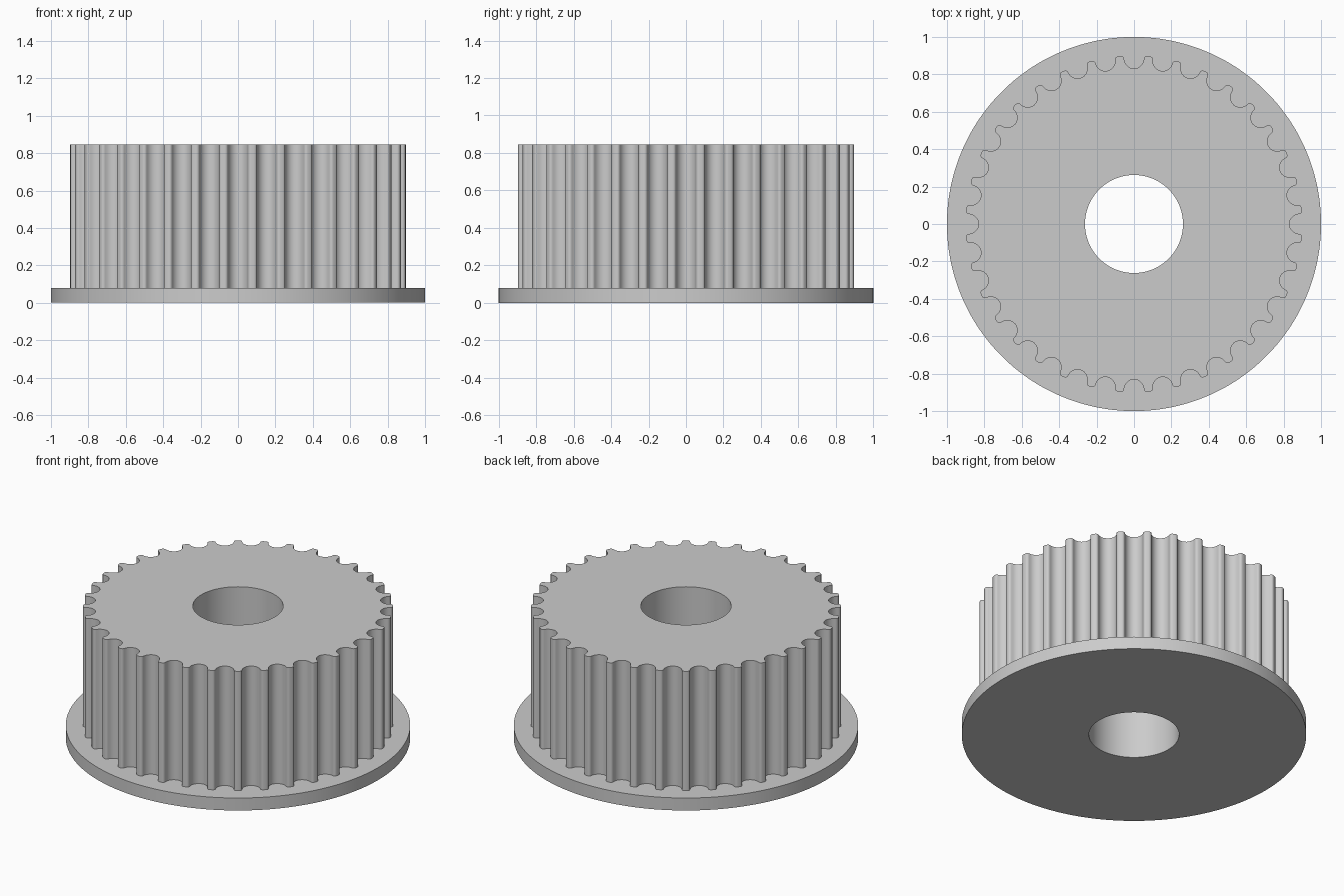
import bpy, bmesh, math

if "Cube" in bpy.data.objects:
    bpy.data.objects.remove(bpy.data.objects["Cube"], do_unlink=True)

TEETH = 36
BORE, FLANGE, TIP = 0.262, 1.0, 0.9
FLANGE_TOP, TOP = 0.08, 0.845
GROOVE, FILLET = 0.053, 0.016
PITCH_RADIUS = 0.88

# One plain grey metal
metal = bpy.data.materials.new("grey metal")
metal.use_nodes = True
grey = (0.6, 0.6, 0.6, 1)
metal.diffuse_color = grey
metal.node_tree.nodes["Principled BSDF"].inputs["Base Color"].default_value = grey


def half_groove():
    """(angle, radius) points from the groove floor out to the tooth tip."""
    centre = TIP - FILLET
    pts = []
    for i in range(8):
        a = math.radians(90) * i / 7
        pts.append((GROOVE * math.sin(a), centre - GROOVE * math.cos(a)))
    for i in range(1, 5):
        b = math.radians(90) * i / 4
        pts.append((GROOVE + FILLET * (1 - math.cos(b)), centre + FILLET * math.sin(b)))
    return [(u / PITCH_RADIUS, r) for u, r in pts]


def toothed_outline():
    half = half_groove()
    groove = [(-a, r) for a, r in reversed(half[1:])] + half
    step = math.tau / TEETH
    start = math.pi / 2
    return [(start + k * step + a, r) for k in range(TEETH) for a, r in groove]


def circle(radius):
    return [(a, radius) for a, _ in outline]


def loft(name, sections):
    """Skin a stack of closed (outline, height) loops with quads."""
    bm = bmesh.new()
    loops = [[bm.verts.new((r * math.cos(a), r * math.sin(a), z)) for a, r in pts]
             for pts, z in sections]
    for low, high in zip(loops, loops[1:]):
        for i in range(len(low)):
            j = (i + 1) % len(low)
            bm.faces.new((low[i], low[j], high[j], high[i]))
    mesh = bpy.data.meshes.new(name)
    bm.to_mesh(mesh)
    bm.free()
    mesh.materials.append(metal)
    obj = bpy.data.objects.new(name, mesh)
    bpy.context.collection.objects.link(obj)
    bpy.ops.object.select_all(action="DESELECT")
    obj.select_set(True)
    bpy.context.view_layer.objects.active = obj
    bpy.ops.object.shade_smooth_by_angle(angle=math.radians(35))
    return obj


outline = toothed_outline()

# Flange: bore wall, underside, rim, and the ledge up to the teeth
loft("flange", [(circle(BORE), FLANGE_TOP), (circle(BORE), 0), (circle(FLANGE), 0),
                (circle(FLANGE), FLANGE_TOP), (outline, FLANGE_TOP)])

# Toothed drum: grooved wall, top face, bore wall
loft("toothed_drum", [(outline, FLANGE_TOP), (outline, TOP),
                      (circle(BORE), TOP), (circle(BORE), FLANGE_TOP)])
